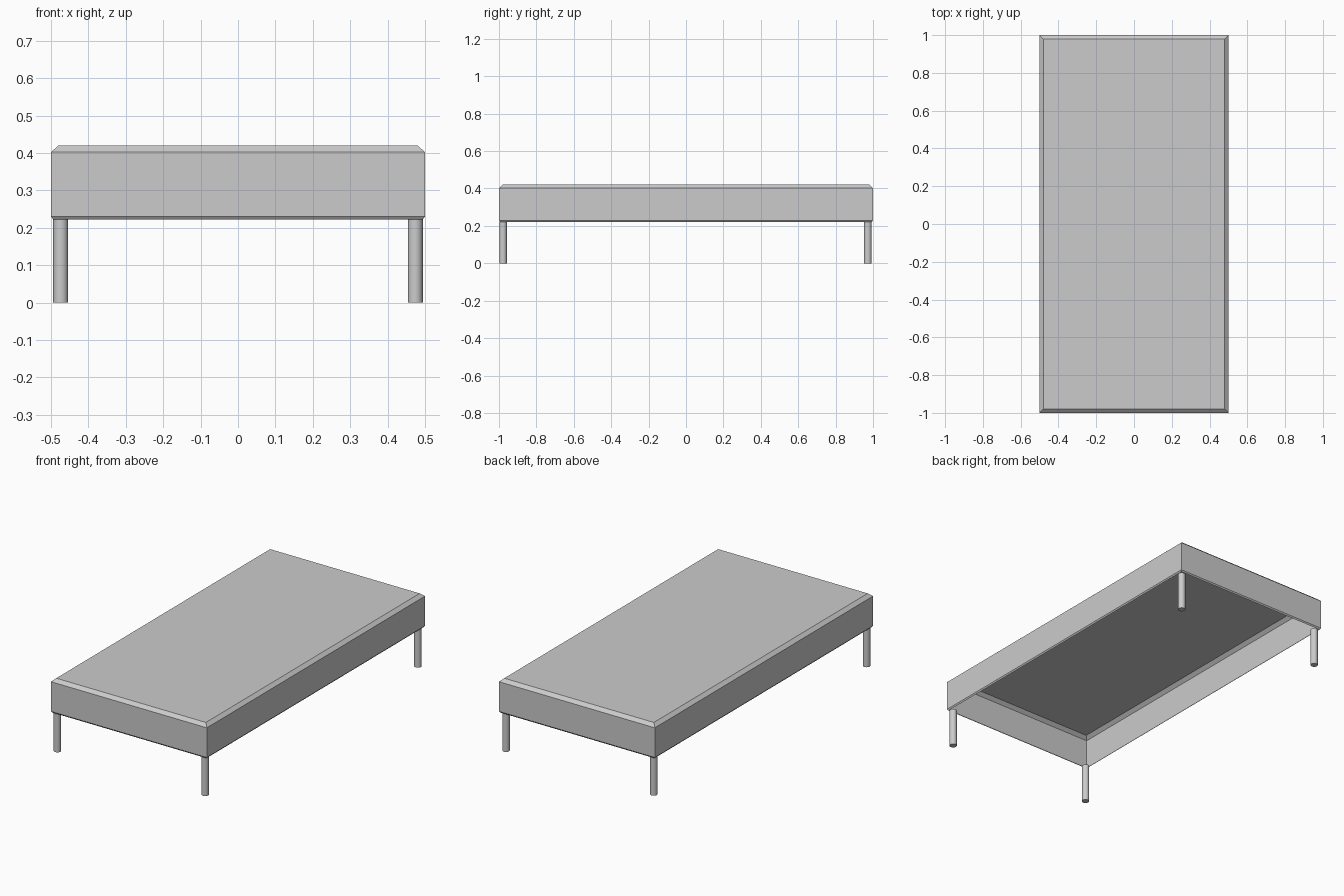
import bpy, bmesh

if "Cube" in bpy.data.objects:
    bpy.data.objects.remove(bpy.data.objects["Cube"])

# Mattress shell: stacked rectangular rings, open underneath
def ring(bm, inset, z):
    x, y = 0.5 - inset, 1.0 - inset
    return [bm.verts.new((sx * x, sy * y, z))
            for sx, sy in ((-1, -1), (1, -1), (1, 1), (-1, 1))]

bm = bmesh.new()
profile = [(0.006, 0.222), (0.0, 0.23), (0.0, 0.402), (0.02, 0.42)]
rings = [ring(bm, i, z) for i, z in profile]
for low, high in zip(rings, rings[1:]):
    for k in range(4):
        n = (k + 1) % 4
        bm.faces.new((low[k], low[n], high[n], high[k]))
bm.faces.new(rings[-1])
mesh = bpy.data.meshes.new("bed_top")
bm.to_mesh(mesh)
bm.free()
bpy.context.collection.objects.link(bpy.data.objects.new("bed_top", mesh))

# Four round legs
for end, y in (("front", -0.978), ("back", 0.972)):
    for side, x in (("left", -0.474), ("right", 0.474)):
        bpy.ops.mesh.primitive_cylinder_add(vertices=24, radius=0.02, depth=0.222,
                                            location=(x, y, 0.111))
        leg = bpy.context.object
        leg.name = f"{end}_{side}_leg"
        bpy.ops.object.shade_smooth_by_angle()
